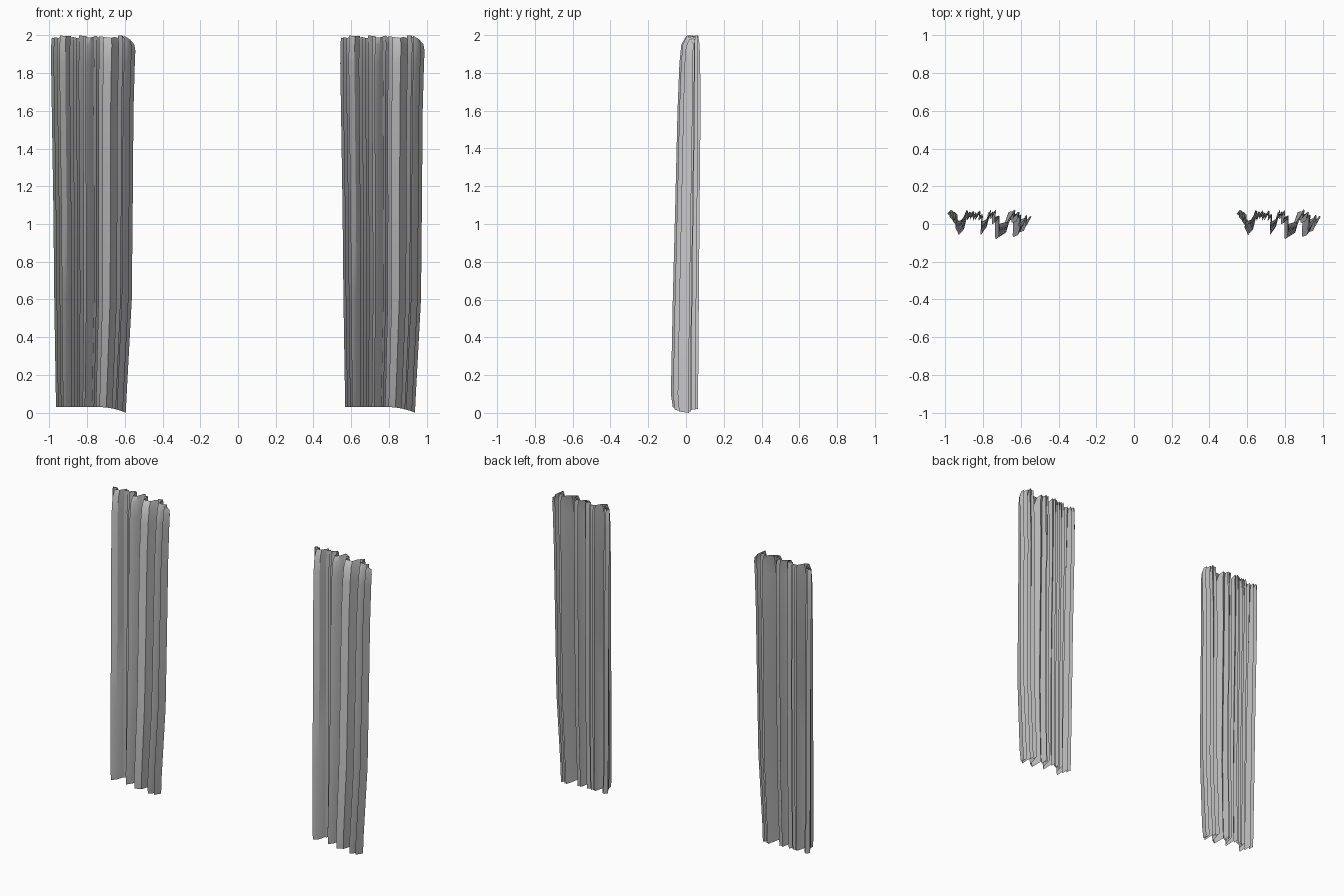
import bpy
import math
import random

cube = bpy.data.objects.get("Cube")
if cube:
    bpy.data.objects.remove(cube, do_unlink=True)

random.seed(4)

# Grey cloth
cloth = bpy.data.materials.new("grey cloth")
cloth.use_nodes = True
grey = (0.6, 0.6, 0.6, 1)
cloth.diffuse_color = grey
cloth.node_tree.nodes["Principled BSDF"].inputs["Base Color"].default_value = grey

# Lapped pleats: percent across the width, percent of depth from front to back.
# Each pleat slopes back towards the left and then tucks under the next one.
PLEATS = [
    (0, 80), (4, 98), (3, 65), (8, 90), (7, 45), (11, 62), (10, 15), (17, 35),
    (23, 98), (22, 68), (27, 92), (26, 72), (31, 95), (30, 68), (34, 88), (33, 70),
    (39, 96), (38, 68), (42, 80), (41, 15), (47, 40), (52, 98), (51, 75), (55, 92),
    (54, 74), (58, 97), (57, 55), (62, 68), (62, 0), (72, 18), (76, 60), (81, 100),
    (80, 68), (86, 90), (85, 60), (88, 75), (87, 8), (91, 25), (95, 72), (95, 25),
    (100, 65),
]

# Height, outer edge, inner edge, front limit, back limit
LEVELS = [
    (0.03, -0.965, -0.595, -0.07, 0.063),
    (0.1, -0.966, -0.59, -0.08, 0.064),
    (0.6, -0.974, -0.563, -0.07, 0.068),
    (1.1, -0.979, -0.558, -0.057, 0.072),
    (1.6, -0.987, -0.554, -0.045, 0.077),
    (1.85, -0.991, -0.547, -0.035, 0.075),
    (1.95, -0.99, -0.544, -0.025, 0.072),
    (1.992, -0.987, -0.55, 0, 0.066),
]


def mix(a, b, t):
    return a + (b - a) * t


# Uneven gathered top and sagging hem
top_jitter = [random.uniform(-0.008, 0.008) for _ in PLEATS]


def edge_height(row, i, z):
    across = PLEATS[i][0]
    if row == len(LEVELS) - 1:
        return z + top_jitter[i] - 0.04 * max(0, across - 90) / 10
    if row == len(LEVELS) - 2:
        return z - 0.03 * max(0, across - 90) / 10
    if row == 0:
        return z - 0.03 * (max(0, across - 60) / 40) ** 2
    return z


def make_curtain(name, shift):
    verts = []
    for row, (z, outer, inner, front, back) in enumerate(LEVELS):
        for i, (across, depth) in enumerate(PLEATS):
            verts.append((
                mix(outer, inner, across / 100) + shift,
                mix(front, back, depth / 100),
                edge_height(row, i, z),
            ))
    n = len(PLEATS)
    faces = []
    for row in range(len(LEVELS) - 1):
        for i in range(n - 1):
            a = row * n + i
            faces.append((a, a + 1, a + n + 1, a + n))
    mesh = bpy.data.meshes.new(name)
    mesh.from_pydata(verts, [], faces)
    mesh.materials.append(cloth)
    obj = bpy.data.objects.new(name, mesh)
    bpy.context.collection.objects.link(obj)

    # Soft cloth with crisp pleats
    bpy.ops.object.select_all(action="DESELECT")
    obj.select_set(True)
    bpy.context.view_layer.objects.active = obj
    bpy.ops.object.shade_smooth_by_angle(angle=math.radians(30))


# Matching pair of curtains
make_curtain("right_curtain", 0)
make_curtain("left_curtain", 1.533)
